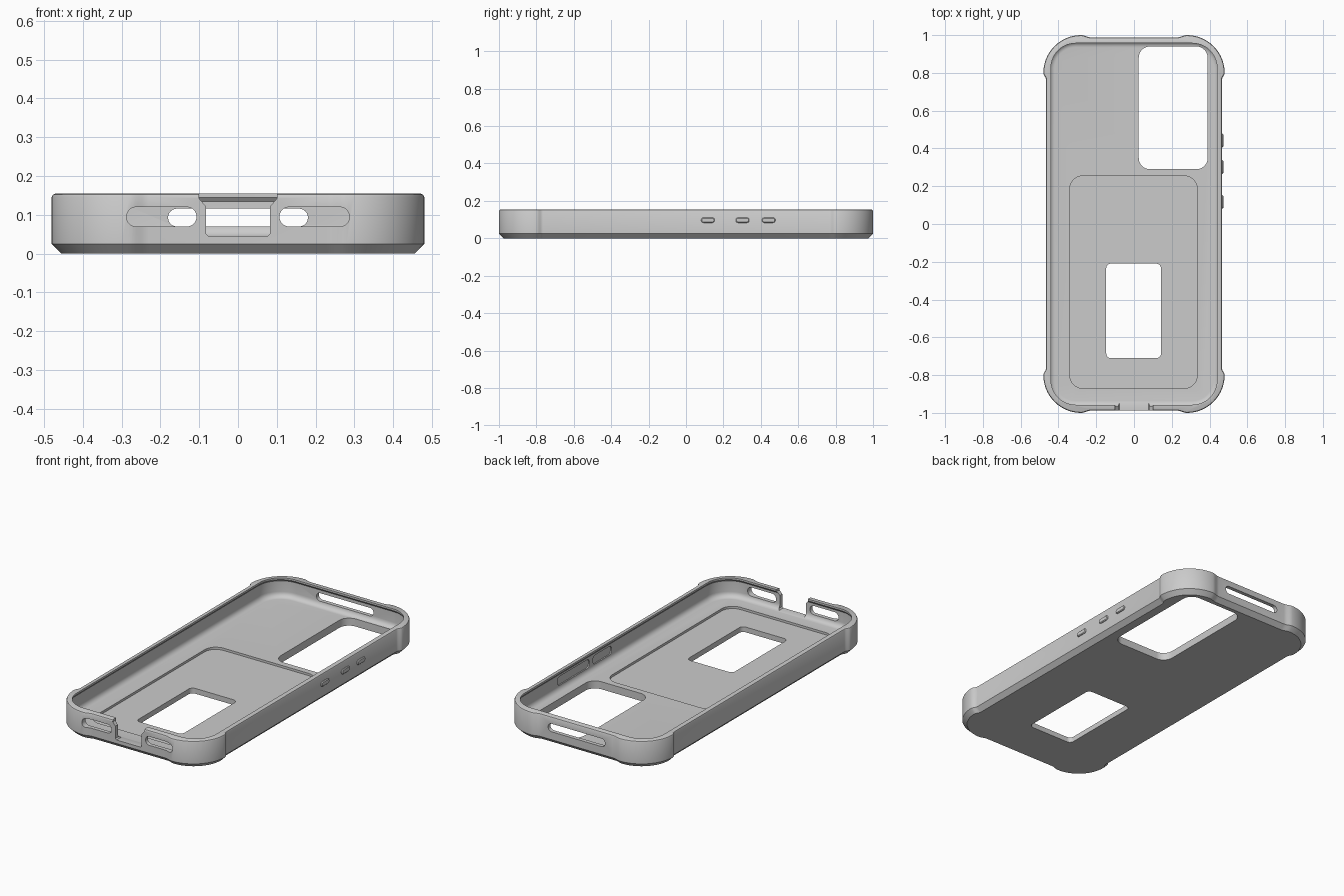
import bpy, bmesh
from math import sin, cos, pi

old = bpy.data.objects.get("Cube")
if old:
    bpy.data.objects.remove(old, do_unlink=True)

grey = bpy.data.materials.new("matte grey")
grey.use_nodes = True
colour = (0.6, 0.6, 0.6, 1)
grey.diffuse_color = colour
grey.node_tree.nodes["Principled BSDF"].inputs["Base Color"].default_value = colour


def rounded_rect(x0, x1, y0, y1, r, n=10):
    """Counter-clockwise 2D outline with rounded corners."""
    pts = []
    corners = [(x1 - r, y1 - r), (x0 + r, y1 - r), (x0 + r, y0 + r), (x1 - r, y0 + r)]
    for q, (cx, cy) in enumerate(corners):
        for i in range(n + 1):
            a = (q + i / n) * pi / 2
            pts.append((cx + r * cos(a), cy + r * sin(a)))
    return pts


def loft(name, rings):
    """Closed solid through rings with equal point counts."""
    bm = bmesh.new()
    loops = [[bm.verts.new(p) for p in ring] for ring in rings]
    count = len(loops[0])
    for low, high in zip(loops, loops[1:]):
        for i in range(count):
            j = (i + 1) % count
            bm.faces.new((low[i], low[j], high[j], high[i]))
    bm.faces.new(loops[0][::-1])
    bm.faces.new(loops[-1])
    bm.normal_update()
    if bm.calc_volume(signed=True) < 0:
        bmesh.ops.reverse_faces(bm, faces=bm.faces[:])
    mesh = bpy.data.meshes.new(name)
    bm.to_mesh(mesh)
    bm.free()
    mesh.materials.append(grey)
    obj = bpy.data.objects.new(name, mesh)
    bpy.context.collection.objects.link(obj)
    return obj


def prism(name, outline, axis, start, end):
    """Extrude a 2D outline along x, y or z."""
    place = {"x": lambda u, v, w: (w, u, v),
             "y": lambda u, v, w: (u, w, v),
             "z": lambda u, v, w: (u, v, w)}[axis]
    return loft(name, [[place(u, v, w) for u, v in outline] for w in (start, end)])


def case_outline(d):
    """Slim sides with thicker corner bumpers, shrunk inward by d."""
    steps = 6
    blend = [(i / steps, (i / steps) ** 2 * (3 - 2 * i / steps)) for i in range(steps + 1)]
    quarter = [(0.466 - d + 0.014 * s, 0.765 + 0.035 * t) for t, s in blend]
    for i in range(1, 16):
        a = i / 16 * pi / 2
        quarter.append((0.28 + (0.2 - d) * cos(a), 0.8 + (0.2 - d) * sin(a)))
    quarter += [(0.28 - 0.05 * t, 1 - d - 0.012 * s) for t, s in blend]
    half = quarter + [(-x, y) for x, y in reversed(quarter)]
    return half + [(-x, -y) for x, y in half]


# Outer shell with chamfered base and rounded rim
section = [(0.025, 0), (0, 0.025), (0, 0.146), (0.003, 0.152), (0.009, 0.155)]
case = loft("phone_case", [[(x, y, z) for x, y in case_outline(d)] for d, z in section])

# Cavity: filleted floor, straight wall, overhanging lip
FLOOR, FILLET = 0.043, 0.03
wall = []
for i in range(7):
    a = i / 6 * pi / 2
    wall.append((FILLET * (1 - sin(a)), FLOOR + FILLET * (1 - cos(a))))
wall += [(0, 0.134), (0.009, 0.145), (0.009, 0.2)]
rings = []
for d, z in wall:
    hx, hy = 0.449 - d, 0.966 - d
    rings.append([(x, y, z) for x, y in rounded_rect(-hx, hx, -hy, hy, 0.14 - d)])
cutters = [loft("cavity", rings)]

# Floor recess, camera window and grip window
cutters.append(prism("floor_recess", rounded_rect(-0.34, 0.335, -0.87, 0.255, 0.07), "z", 0.03, 0.06))
cutters.append(prism("camera_window", rounded_rect(0.025, 0.39, 0.29, 0.94, 0.06), "z", -0.1, 0.12))
cutters.append(prism("grip_window", rounded_rect(-0.147, 0.143, -0.71, -0.21, 0.025), "z", -0.1, 0.12))

# Front notch flaring at the rim, speaker slots and back slot
notch = [(-0.083, 0.052), (-0.076, 0.045), (0.076, 0.045), (0.083, 0.052),
         (0.083, 0.122), (0.1, 0.142), (0.1, 0.2), (-0.1, 0.2), (-0.1, 0.142), (-0.083, 0.122)]
cutters.append(prism("port_notch", notch, "y", -1.1, -0.93))
for side, (x0, x1) in {"right": (-0.287, -0.107), "left": (0.107, 0.287)}.items():
    cutters.append(prism(side + "_slot", rounded_rect(x0, x1, 0.07, 0.12, 0.0245), "y", -1.1, -0.94))
cutters.append(prism("back_slot", rounded_rect(-0.18, 0.18, 0.07, 0.116, 0.0225), "y", 0.94, 1.1))

# Inner button pockets
for y0, y1 in ((0.03, 0.2), (0.23, 0.52)):
    cutters.append(prism("button_pocket", rounded_rect(y0, y1, 0.072, 0.122, 0.022), "x", 0.42, 0.456))

bpy.context.view_layer.objects.active = case
for cutter in cutters:
    cut = case.modifiers.new(cutter.name, "BOOLEAN")
    cut.operation = "DIFFERENCE"
    cut.solver = "EXACT"
    cut.object = cutter
    bpy.ops.object.modifier_apply(modifier=cut.name)
    bpy.data.objects.remove(cutter, do_unlink=True)

# Raised side buttons
parts = [case]
for name, y in (("power", 0.117), ("volume_down", 0.302), ("volume_up", 0.442)):
    rings = []
    for x, d in ((0.46, 0), (0.469, 0), (0.473, 0.004)):
        shape = rounded_rect(y - 0.036 + d, y + 0.036 - d, 0.083 + d, 0.111 - d, 0.013 - d, 5)
        rings.append([(x, u, v) for u, v in shape])
    parts.append(loft(name + "_button", rings))

bpy.ops.object.select_all(action="DESELECT")
for obj in parts:
    obj.select_set(True)
bpy.ops.object.shade_smooth_by_angle(angle=0.5)
